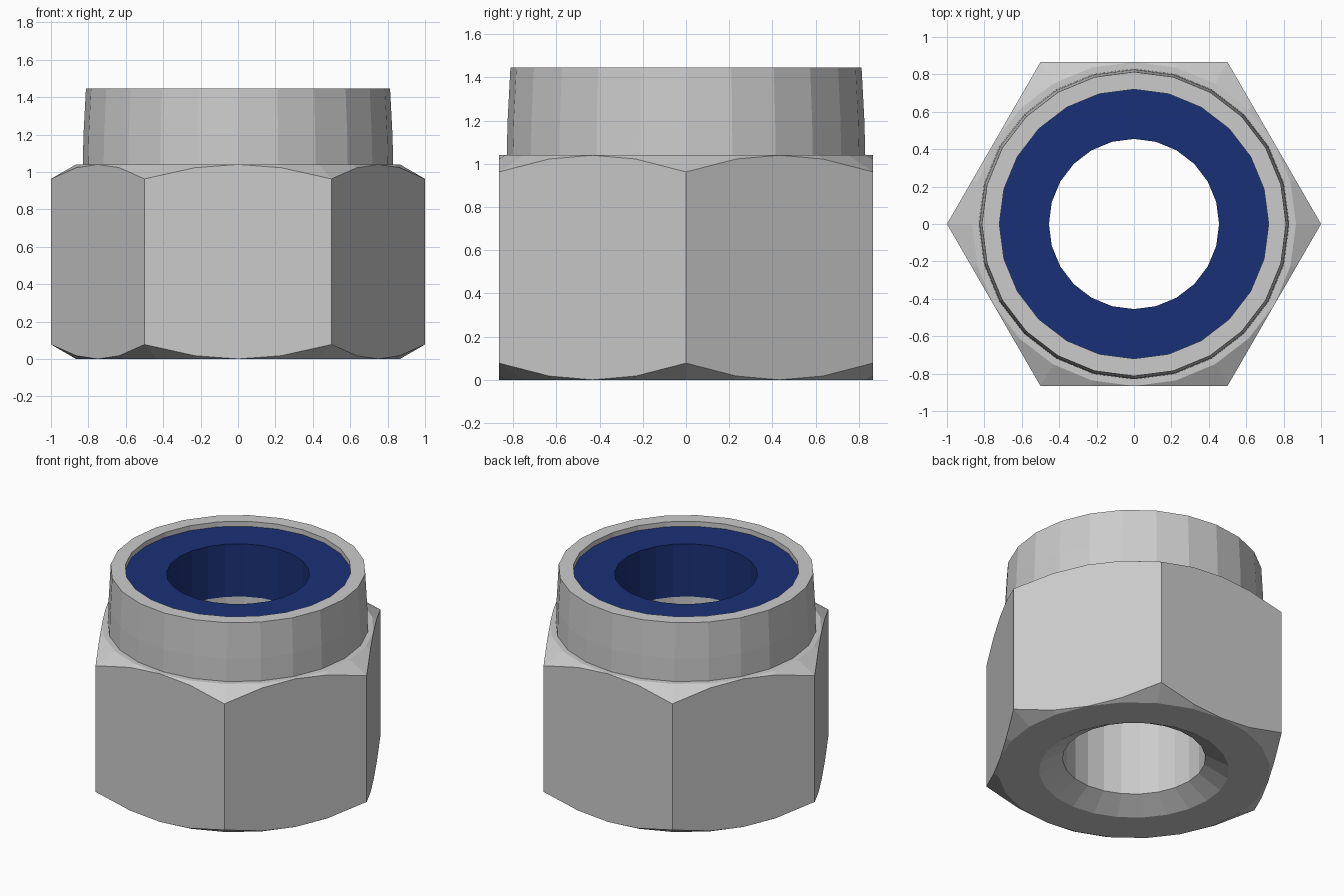
import bpy, bmesh, math

if "Cube" in bpy.data.objects:
    bpy.data.objects.remove(bpy.data.objects["Cube"])

SEG = 24
APOTHEM = math.sqrt(3) / 2
HEX_TOP = 1.04
SLOPE = math.tan(math.radians(30))


def hex_radius(a):
    # distance from axis to the hexagon outline at angle a (corners at 0, 60, ...)
    return APOTHEM / math.cos(a % (math.pi / 3) - math.pi / 6)


def circle(r, z):
    return lambda a: (r, z)


def hex_low(a):
    r = hex_radius(a)
    return r, (r - APOTHEM) * SLOPE


def hex_high(a):
    r, drop = hex_low(a)
    return r, HEX_TOP - drop


def lathe(name, profile, color=None):
    # closed ring profile swept around z; each entry gives (radius, z) by angle
    bm = bmesh.new()
    rings = []
    for f in profile:
        ring = []
        for i in range(SEG):
            a = math.tau * i / SEG
            r, z = f(a)
            ring.append(bm.verts.new((r * math.cos(a), r * math.sin(a), z)))
        rings.append(ring)
    for k, lo in enumerate(rings):
        hi = rings[(k + 1) % len(rings)]
        for i in range(SEG):
            j = (i + 1) % SEG
            bm.faces.new((lo[i], lo[j], hi[j], hi[i]))
    bmesh.ops.remove_doubles(bm, verts=bm.verts, dist=1e-4)
    bmesh.ops.recalc_face_normals(bm, faces=bm.faces)
    mesh = bpy.data.meshes.new(name)
    bm.to_mesh(mesh)
    bm.free()
    obj = bpy.data.objects.new(name, mesh)
    bpy.context.collection.objects.link(obj)
    if color:
        mat = bpy.data.materials.new(name + "_material")
        mat.diffuse_color = color
        mat.use_nodes = True
        mat.node_tree.nodes["Principled BSDF"].inputs["Base Color"].default_value = mat.diffuse_color
        mesh.materials.append(mat)
    return obj


# Hex body with chamfered corners, countersunk bore and hollow collar
lathe("nut_body", [
    circle(0.455, 0.087), circle(0.605, 0),
    circle(APOTHEM, 0), hex_low, hex_high, circle(APOTHEM, HEX_TOP),
    circle(0.83, HEX_TOP), circle(0.826, 1.2), circle(0.813, 1.445),
    circle(0.72, 1.445), circle(0.72, HEX_TOP), circle(0.455, HEX_TOP),
])

# Blue locking insert seated in the collar
lathe("locking_insert", [
    circle(0.455, HEX_TOP), circle(0.72, HEX_TOP),
    circle(0.72, 1.41), circle(0.455, 1.41),
], (0.01, 0.03, 0.18, 1))
